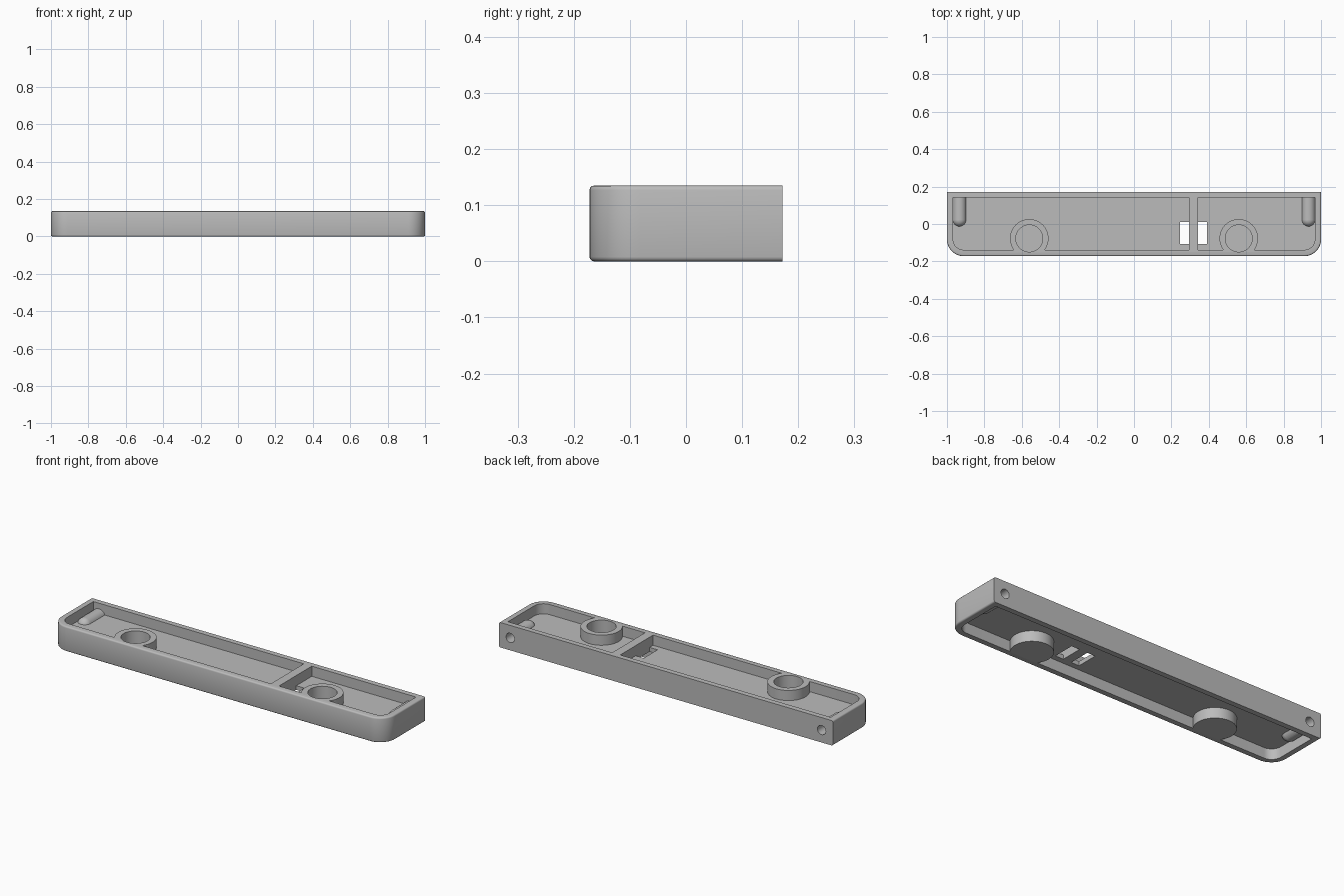
import bpy, bmesh, math
from mathutils import Matrix

cube = bpy.data.objects.get("Cube")
if cube:
    bpy.data.objects.remove(cube, do_unlink=True)

HEIGHT = 0.135
FLOOR_BOTTOM, FLOOR_TOP = 0.057, 0.08
MAGNET_X, MAGNET_Y = 0.56, -0.077
SCREW_X, SCREW_Z, SCREW_R = 0.933, 0.0675, 0.037

grey = bpy.data.materials.new("plain grey")
grey.use_nodes = True
grey.diffuse_color = (0.5, 0.5, 0.5, 1)
grey.node_tree.nodes["Principled BSDF"].inputs["Base Color"].default_value = (0.5, 0.5, 0.5, 1)


def make(name, bm):
    bmesh.ops.recalc_face_normals(bm, faces=bm.faces)
    mesh = bpy.data.meshes.new(name)
    bm.to_mesh(mesh)
    bm.free()
    mesh.materials.append(grey)
    obj = bpy.data.objects.new(name, mesh)
    bpy.context.collection.objects.link(obj)
    return obj


def tray_prism(name, half_x, front, back, radius, z0, z1, round_edge=0):
    """Slab with square back corners and rounded front corners."""
    outline = [(half_x, back), (-half_x, back)]
    for side, start in ((-1, 180), (1, 270)):
        for i in range(13):
            a = math.radians(start + 7.5 * i)
            outline.append((side * (half_x - radius) + radius * math.cos(a),
                            front + radius + radius * math.sin(a)))
    bm = bmesh.new()
    face = bm.faces.new([bm.verts.new((x, y, z0)) for x, y in outline])
    new = bmesh.ops.extrude_face_region(bm, geom=[face])["geom"]
    bmesh.ops.translate(bm, vec=(0, 0, z1 - z0),
                        verts=[v for v in new if isinstance(v, bmesh.types.BMVert)])
    if round_edge:
        edges = [e for e in bm.edges
                 if abs(e.verts[0].co.z - e.verts[1].co.z) < 1e-6
                 and min(v.co.y for v in e.verts) < back - 1e-4]
        bmesh.ops.bevel(bm, geom=edges, offset=round_edge, segments=3,
                        profile=0.5, affect='EDGES')
    return make(name, bm)


def cylinder(name, radius, p, length, axis='Z'):
    bm = bmesh.new()
    turn = Matrix.Rotation(math.pi / 2, 4, 'X') if axis == 'Y' else Matrix()
    bmesh.ops.create_cone(bm, cap_ends=True, segments=48, radius1=radius, radius2=radius,
                          depth=length, matrix=Matrix.Translation(p) @ turn)
    return make(name, bm)


def box(name, x0, x1, y0, y1, z0, z1):
    bm = bmesh.new()
    size = Matrix.Diagonal((x1 - x0, y1 - y0, z1 - z0, 1))
    centre = Matrix.Translation(((x0 + x1) / 2, (y0 + y1) / 2, (z0 + z1) / 2))
    bmesh.ops.create_cube(bm, size=1, matrix=centre @ size)
    return make(name, bm)


def sphere(name, radius, p):
    bm = bmesh.new()
    bmesh.ops.create_uvsphere(bm, u_segments=32, v_segments=16, radius=radius,
                              matrix=Matrix.Translation(p))
    return make(name, bm)


def cut(target, cutter):
    """Subtract the cutter from the target and discard it."""
    mod = target.modifiers.new("cut", 'BOOLEAN')
    mod.operation = 'DIFFERENCE'
    mod.solver = 'EXACT'
    mod.object = cutter
    bpy.context.view_layer.objects.active = target
    bpy.ops.object.modifier_apply(modifier=mod.name)
    bpy.data.objects.remove(cutter, do_unlink=True)


# Outer shell
tray = tray_prism("tray", 1.0, -0.172, 0.172, 0.09, 0, HEIGHT, 0.008)

# Pockets above and below the floor, leaving magnet and screw bosses standing
for name, z0, z1 in (("upper_pocket", FLOOR_TOP, 0.3), ("lower_pocket", -0.2, FLOOR_BOTTOM)):
    pocket = tray_prism(name, 0.967, -0.138, 0.143, 0.055, z0, z1)
    for side in (-1, 1):
        cut(pocket, cylinder("magnet_boss", 0.103, (side * MAGNET_X, MAGNET_Y, 0), 1))
        cut(pocket, cylinder("screw_boss", SCREW_R, (side * SCREW_X, 0.122, SCREW_Z), 0.2, 'Y'))
        cut(pocket, sphere("screw_boss_end", SCREW_R, (side * SCREW_X, 0.022, SCREW_Z)))
    if name == "upper_pocket":
        cut(pocket, box("divider", 0.294, 0.342, -0.3, 0.3, 0, 0.5))
    cut(tray, pocket)

# Blind magnet bores and screw holes
for side in (-1, 1):
    cut(tray, cylinder("magnet_bore", 0.072, (side * MAGNET_X, MAGNET_Y, 0.12), 0.2))
    cut(tray, cylinder("screw_hole", 0.025, (side * SCREW_X, 0.122, SCREW_Z), 0.2, 'Y'))

# Strap slots on both sides of the divider
for x0, x1 in ((0.246, 0.294), (0.342, 0.39)):
    cut(tray, box("strap_slot", x0, x1, -0.108, 0.01, -0.1, 0.12))

# Smooth curved walls, crisp edges
bpy.ops.object.select_all(action='DESELECT')
tray.select_set(True)
bpy.context.view_layer.objects.active = tray
bpy.ops.object.shade_smooth_by_angle(angle=math.radians(35))
